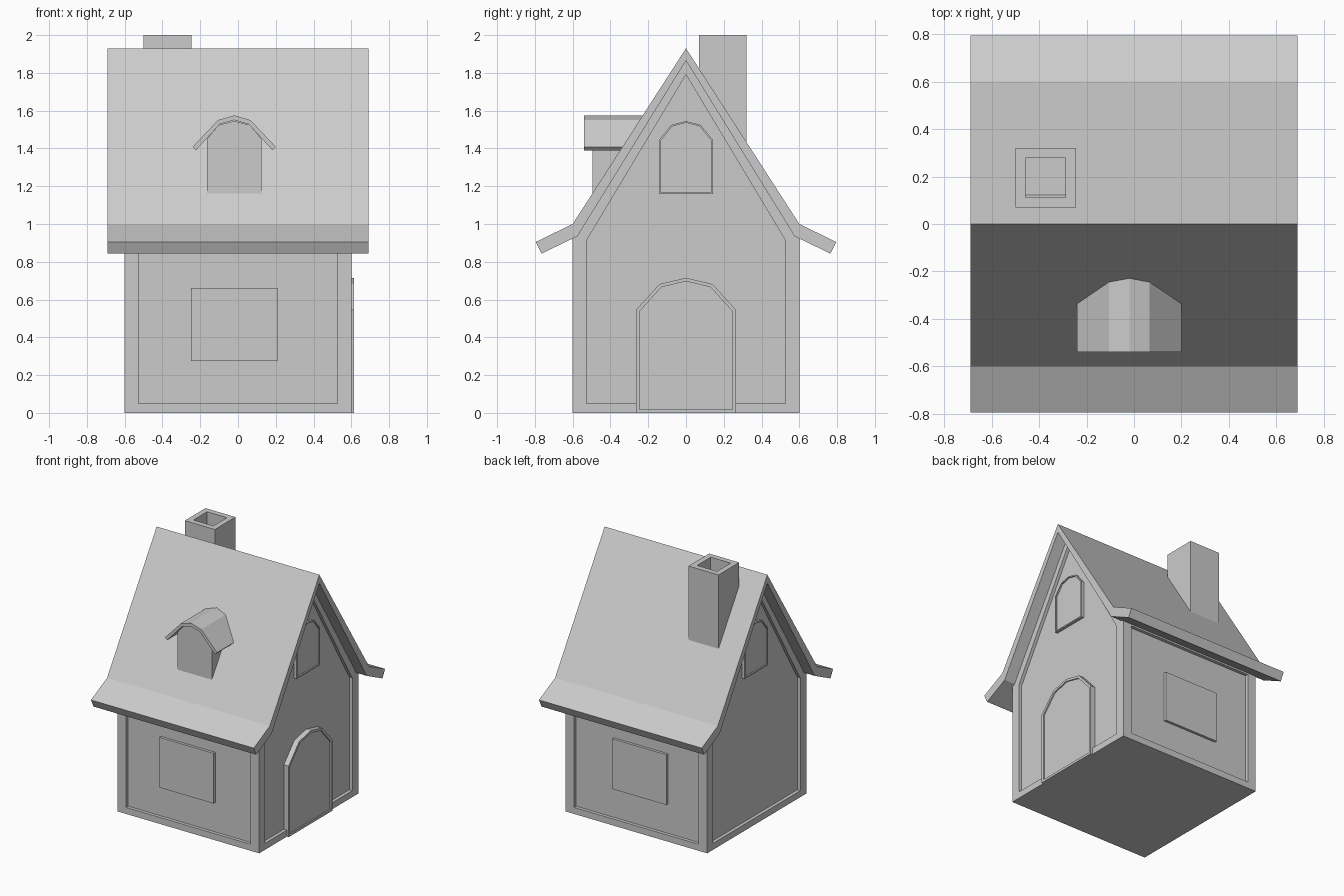
import bpy, bmesh
from mathutils import Vector

if "Cube" in bpy.data.objects:
    bpy.data.objects.remove(bpy.data.objects["Cube"])

def finish(name, bm):
    bmesh.ops.recalc_face_normals(bm, faces=bm.faces)
    me = bpy.data.meshes.new(name)
    bm.to_mesh(me)
    bm.free()
    ob = bpy.data.objects.new(name, me)
    bpy.context.collection.objects.link(ob)
    return ob

def prism(pts, axis, a, b):
    """Extrude a profile of (side, z) points along x or y from a to b; returns bmesh and end cap at b."""
    bm = bmesh.new()
    place = (lambda p, t: (t, p[0], p[1])) if axis == 'X' else (lambda p, t: (p[0], t, p[1]))
    A = [bm.verts.new(place(p, a)) for p in pts]
    B = [bm.verts.new(place(p, b)) for p in pts]
    bm.faces.new(A)
    cap = bm.faces.new(B)
    n = len(pts)
    for i in range(n):
        bm.faces.new((A[i], A[(i + 1) % n], B[(i + 1) % n], B[i]))
    bmesh.ops.recalc_face_normals(bm, faces=bm.faces)
    return bm, cap

def sink(bm, face, depth, remap):
    """Inset a face by remapping its corners, then push it inwards."""
    move = -face.normal * depth
    inner = bmesh.ops.extrude_discrete_faces(bm, faces=[face])['faces'][0]
    for v in inner.verts:
        v.co = Vector(remap(v.co))
    inner = bmesh.ops.extrude_discrete_faces(bm, faces=[inner])['faces'][0]
    for v in inner.verts:
        v.co += move

def mirrored(half):
    """Complete a half profile whose last point lies on the centre line."""
    return half + [(-s, z) for s, z in reversed(half[:-1])]

# walls with a recessed panel on all four sides
EAVE, APEX = 0.93, 1.87
bm, _ = prism(mirrored([(0.6, 0), (0.6, EAVE), (0, APEX)]), 'X', -0.6, 0.6)
height = lambda z: 0.05 if z < 0.1 else (0.91 if z < 1 else 1.79)
sides = [f for f in bm.faces if abs(f.normal.z) < 0.01]
for f in sides:
    if abs(f.normal.x) > 0.5:
        sink(bm, f, 0.025, lambda c: (c.x, c.y * 0.88, height(c.z)))
    else:
        sink(bm, f, 0.025, lambda c: (c.x * 0.88, c.y, height(c.z)))
finish("walls", bm)

# roof with flared eaves
top = [(0.795, 0.905), (0.6, 1.0), (0, 1.93), (-0.6, 1.0), (-0.795, 0.905)]
under = [(-0.765, 0.843), (-0.575, 0.935), (0, 1.865), (0.575, 0.935), (0.765, 0.843)]
finish("roof", prism(top + under, 'X', -0.69, 0.69)[0])

# chimney with a hollow flue
bm, _ = prism([(0.07, 1.42), (0.32, 1.42), (0.32, 2.0), (0.07, 2.0)], 'X', -0.5, -0.245)
rim = next(f for f in bm.faces if f.normal.z > 0.9)
mid = rim.calc_center_median()
sink(bm, rim, 0.26, lambda c: mid + (c - mid) * 0.66)
finish("chimney", bm)

# arched gable windows and door, each with a slim raised frame
def arched(name, half, a, b, trim):
    zs = [z for _, z in half]
    w, lo, hi = half[0][0], min(zs), max(zs)
    bm, cap = prism(mirrored(half), 'X', a, b)
    sink(bm, cap, 0.01, lambda c: (c.x, c.y * (1 - trim / w),
         lo + trim + (c.z - lo) * (hi - lo - 2 * trim) / (hi - lo)))
    finish(name, bm)

window = [(0.143, 1.16), (0.143, 1.445), (0.077, 1.525), (0, 1.545)]
door = [(0.265, 0), (0.265, 0.545), (0.14, 0.682), (0, 0.715)]
arched("right_gable_window", window, 0.55, 0.597, 0.009)
arched("left_gable_window", window, -0.55, -0.597, 0.009)
arched("door", door, 0.55, 0.615, 0.018)

# square windows on front and back
for name, s in (("front_window", -1), ("back_window", 1)):
    pts = [(-0.25, 0.275), (0.21, 0.275), (0.21, 0.66), (-0.25, 0.66)]
    finish(name, prism(pts, 'Y', s * 0.55, s * 0.595)[0])

# dormer body and its folded roof, centred slightly left
shift = lambda pts: [(x - 0.02, z) for x, z in pts]
body = mirrored([(0.145, 1.15), (0.145, 1.45), (0.08, 1.525), (0, 1.545)])
finish("dormer", prism(shift(body), 'Y', -0.25, -0.495)[0])
outer = mirrored([(0.22, 1.408), (0.086, 1.55), (0, 1.575)])
inner = mirrored([(0.203, 1.39), (0.077, 1.528), (0, 1.55)])
finish("dormer_roof", prism(shift(outer + inner[::-1]), 'Y', -0.22, -0.54)[0])
